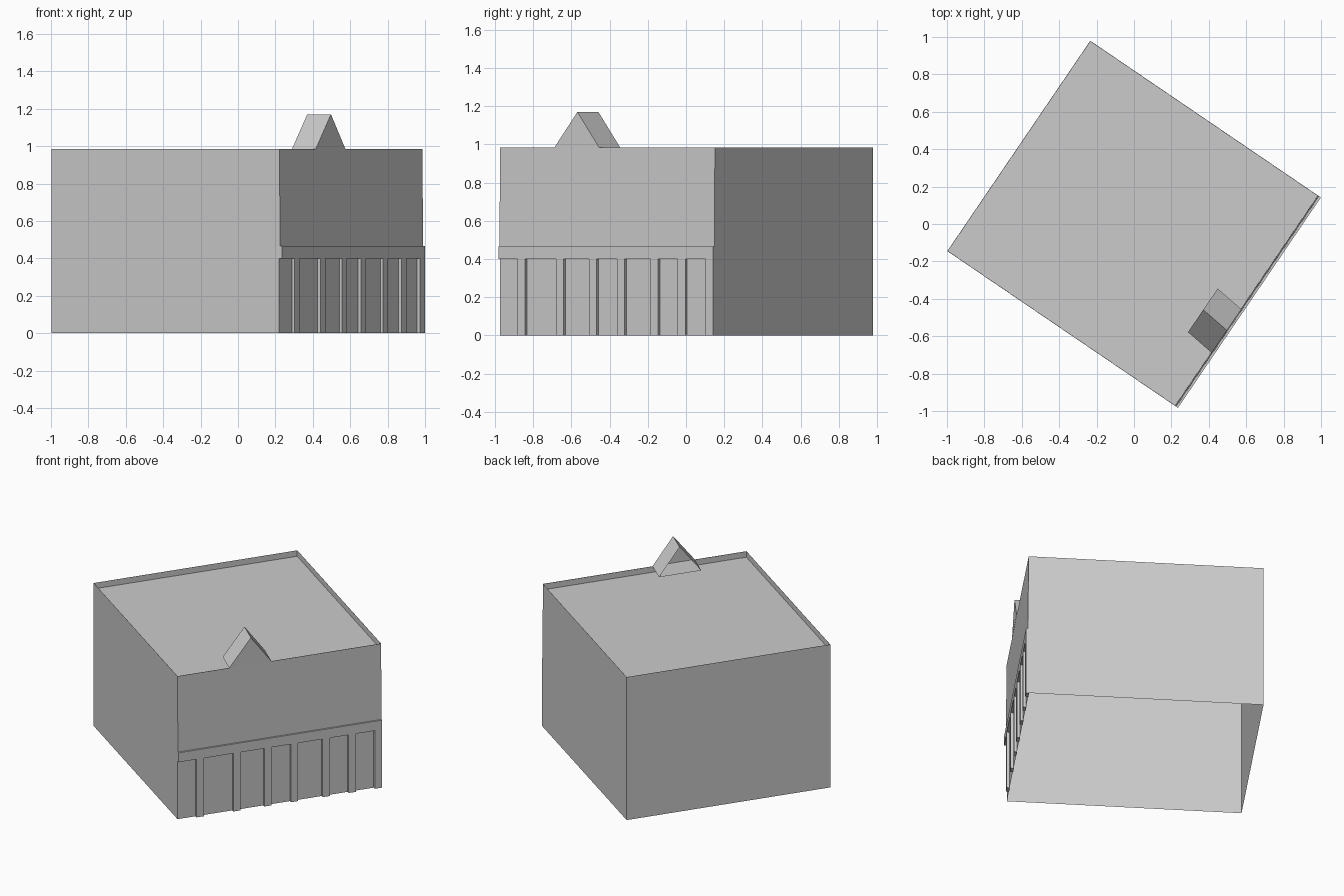
import bpy, bmesh, math
from mathutils import Matrix

cube = bpy.data.objects.get("Cube")
if cube:
    bpy.data.objects.remove(cube, do_unlink=True)

WIDTH, DEPTH, HEIGHT = 1.36, 1.473, 0.985

# Building frame: x runs along the facade, y runs inward, z is up
FRAME = Matrix.Translation((0.22, -0.973, 0)) @ Matrix.Rotation(math.radians(55.8), 4, 'Z')

stone = bpy.data.materials.new("grey stone")
stone.use_nodes = True
stone.diffuse_color = (0.6, 0.6, 0.6, 1)
bsdf = next(n for n in stone.node_tree.nodes if n.type == 'BSDF_PRINCIPLED')
bsdf.inputs["Base Color"].default_value = stone.diffuse_color


def finish(name, bm):
    mesh = bpy.data.meshes.new(name)
    bm.to_mesh(mesh)
    bm.free()
    mesh.materials.append(stone)
    obj = bpy.data.objects.new(name, mesh)
    obj.matrix_world = FRAME
    bpy.context.collection.objects.link(obj)
    return obj


def prism(outline, offset):
    """Solid made by sweeping a closed outline along an offset."""
    bm = bmesh.new()
    face = bm.faces.new([bm.verts.new(p) for p in outline])
    swept = bmesh.ops.extrude_face_region(bm, geom=[face], use_keep_orig=True)
    verts = [v for v in swept["geom"] if isinstance(v, bmesh.types.BMVert)]
    bmesh.ops.translate(bm, verts=verts, vec=offset)
    bmesh.ops.recalc_face_normals(bm, faces=bm.faces)
    return bm


def block(x0, x1, y0, y1, z0, z1):
    return prism([(x0, y0, z0), (x1, y0, z0), (x1, y1, z0), (x0, y1, z0)],
                 (0, 0, z1 - z0))


def side(bm, axis, sign):
    """Face lying farthest along a signed axis."""
    return max(bm.faces, key=lambda f: sign * f.calc_center_median()[axis])


def remove_face(bm, face):
    bmesh.ops.delete(bm, geom=[face], context='FACES_ONLY')


# Main block: four walls open underneath, thin parapet around a sunken roof
bm = block(0, WIDTH, 0, DEPTH, 0, HEIGHT)
remove_face(bm, side(bm, 2, -1))
roof = side(bm, 2, 1)
bmesh.ops.inset_region(bm, faces=[roof], thickness=0.001)
bmesh.ops.inset_region(bm, faces=[roof], thickness=0.001, depth=-0.04)
finish("main_block", bm)

# Upper facade, leaning out slightly towards its foot
profile = [(0.001, 0.46), (-0.007, 0.46), (-0.001, HEIGHT), (0.001, HEIGHT)]
finish("upper_facade", prism([(0, y, z) for y, z in profile], (WIDTH, 0, 0)))

# Cornice over the ground floor
finish("cornice", block(0, WIDTH, -0.018, 0.002, 0.40, 0.465))

# Ground floor pilasters
for i, x in enumerate((0.121, 0.366, 0.573, 0.751, 0.963, 1.136, 1.311)):
    finish(f"pilaster_{i + 1}", block(x, x + 0.048, -0.018, 0.002, 0, 0.401))

# Small gable at the facade's top edge, skewed, with an open back
gable = [(0.345, -0.002, HEIGHT), (0.627, -0.002, HEIGHT), (0.49, -0.002, 1.17)]
bm = prism(gable, (0.02, 0.167, 0))
remove_face(bm, side(bm, 1, 1))
finish("roof_gable", bm)
